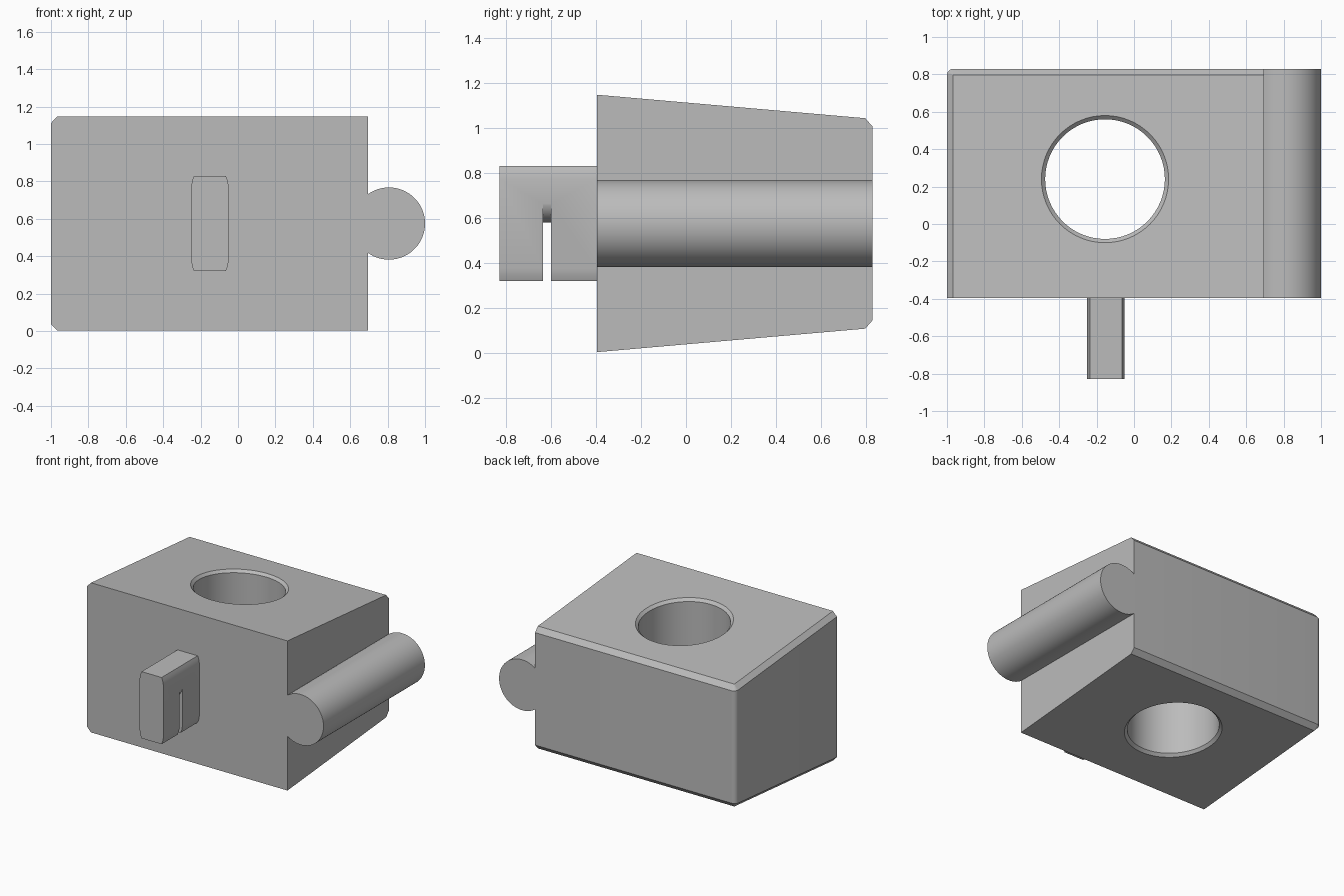
import bpy, bmesh
from math import sin, cos, pi, acos

if "Cube" in bpy.data.objects:
    bpy.data.objects.remove(bpy.data.objects["Cube"], do_unlink=True)

grey = bpy.data.materials.new("plain grey")
grey.use_nodes = True
colour = (0.5, 0.5, 0.5, 1)
grey.diffuse_color = colour
grey.node_tree.nodes["Principled BSDF"].inputs["Base Color"].default_value = colour

FRONT, BACK, LEFT, RIGHT = -0.395, 0.83, 0.695, -1.0
MID_Z, CHAMFER = 0.575, 0.035


def loft(name, rings):
    """Closed solid through matching rings of points."""
    bm = bmesh.new()
    loops = [[bm.verts.new(p) for p in ring] for ring in rings]
    n = len(loops[0])
    for a, b in zip(loops, loops[1:]):
        for i in range(n):
            j = (i + 1) % n
            bm.faces.new((a[i], a[j], b[j], b[i]))
    bm.faces.new(loops[0][::-1])
    bm.faces.new(loops[-1])
    bmesh.ops.recalc_face_normals(bm, faces=bm.faces)
    mesh = bpy.data.meshes.new(name)
    bm.to_mesh(mesh)
    bm.free()
    mesh.materials.append(grey)
    obj = bpy.data.objects.new(name, mesh)
    bpy.context.collection.objects.link(obj)
    return obj


def extrude_y(name, profile, y0, y1):
    return loft(name, [[(x, y, z) for x, z in profile] for y in (y0, y1)])


def arc(cx, cy, r, start, end, steps):
    angles = [start + (end - start) * i / steps for i in range(steps + 1)]
    return [(cx + r * cos(a), cy + r * sin(a)) for a in angles]


def activate(obj):
    bpy.ops.object.select_all(action="DESELECT")
    obj.select_set(True)
    bpy.context.view_layer.objects.active = obj


def cut(obj, cutter):
    mod = obj.modifiers.new("cut", "BOOLEAN")
    mod.operation, mod.solver, mod.object = "DIFFERENCE", "EXACT", cutter
    activate(obj)
    bpy.ops.object.modifier_apply(modifier=mod.name)
    bpy.data.objects.remove(cutter, do_unlink=True)


def tapered(points, side, offset):
    """Lift plan points to the sloping top (1) or bottom (-1) surface."""
    return [(x, y, MID_Z + side * (0.572 - 0.0875 * (y - FRONT) + offset))
            for x, y in points]


# Wedge-shaped block with chamfers along its back and right side
def plan(inset):
    corner = arc(RIGHT + CHAMFER, BACK - CHAMFER, CHAMFER - inset, pi / 2, pi, 6)
    return [(LEFT, FRONT), (LEFT, BACK - inset)] + corner + [(RIGHT + inset, FRONT)]


outer, inner = plan(0), plan(CHAMFER - 0.002)
body = loft("body", [tapered(inner, -1, 0), tapered(outer, -1, -CHAMFER),
                     tapered(outer, 1, -CHAMFER), tapered(inner, 1, 0)])


# Vertical through hole with chamfered rims
def circle(r):
    return arc(-0.155, 0.24, r, 0, 2 * pi, 64)[:-1]


wide, narrow = circle(0.36), circle(0.32)
cut(body, loft("hole_cutter", [tapered(wide, -1, 0.02), tapered(narrow, -1, -0.02),
                               tapered(narrow, 1, -0.02), tapered(wide, 1, 0.02)]))

# Round rail along the left side, trimmed flush to the block
radius, rail_x = 0.193, 0.807
limit = acos((LEFT - rail_x) / radius)
rail = extrude_y("side_rail", arc(rail_x, MID_Z, radius, -limit, limit, 48), FRONT, BACK)

# Front tab with eased corners
quarter = [(0.1, 0.2), (0.094, 0.232), (0.085, 0.255)]
right_half = [(x, -z) for x, z in quarter[::-1]] + quarter
outline = right_half + [(-x, -z) for x, z in right_half]
tab = extrude_y("front_tab", [(x - 0.15, z + MID_Z) for x, z in outline], -0.83, FRONT)

# Slot across the tab, leaving a rounded underside above it
bump = arc(-0.15, 0.682, 0.102, 0, -pi, 24)
slot = [(-0.3, 0.2), (0, 0.2), (0, 0.682)] + bump + [(-0.3, 0.682)]
cut(tab, extrude_y("slot_cutter", slot, -0.635, -0.6))

for obj in (body, rail, tab):
    activate(obj)
    bpy.ops.object.shade_smooth_by_angle(angle=pi / 6)
